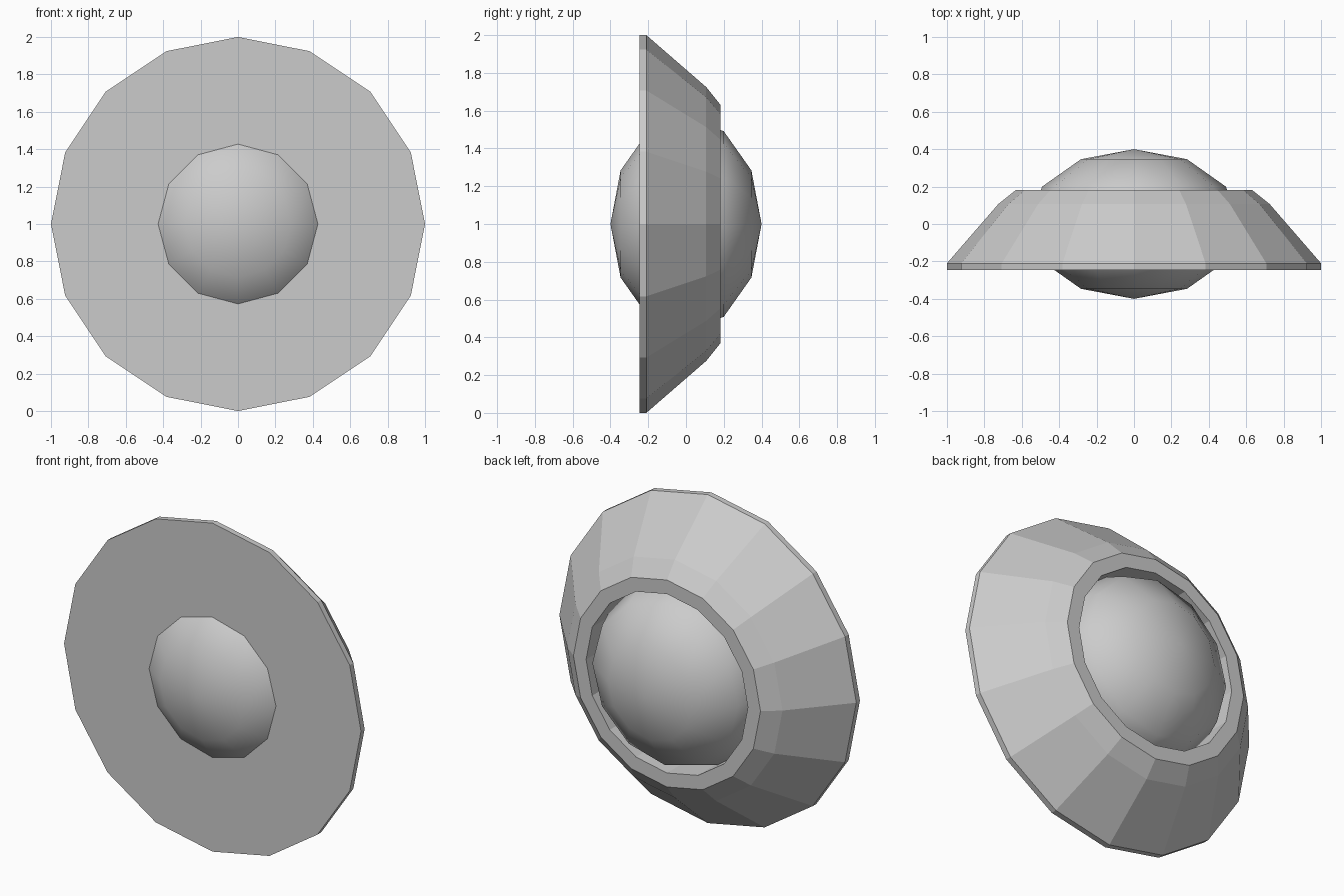
import bpy, bmesh, math
from mathutils import Matrix

if "Cube" in bpy.data.objects:
    bpy.data.objects.remove(bpy.data.objects["Cube"])

SIDES = 16
CENTRE_Z = 1.0


def lathe(name, profile, sides):
    """Revolve (y, radius) points round the y axis and cap both ends."""
    bm = bmesh.new()
    rings = []
    for y, r in profile:
        rings.append([bm.verts.new((r * math.cos(2 * math.pi * i / sides), y,
                                    CENTRE_Z + r * math.sin(2 * math.pi * i / sides)))
                      for i in range(sides)])
    for a, b in zip(rings, rings[1:]):
        for i in range(sides):
            j = (i + 1) % sides
            bm.faces.new((a[i], a[j], b[j], b[i]))
    bm.faces.new(rings[0])
    bm.faces.new(rings[-1])
    bmesh.ops.recalc_face_normals(bm, faces=bm.faces)
    return finish(name, bm)


def finish(name, bm):
    mesh = bpy.data.meshes.new(name)
    bm.to_mesh(mesh)
    bm.free()
    obj = bpy.data.objects.new(name, mesh)
    bpy.context.collection.objects.link(obj)
    return obj


# Faceted housing: flat front, sloping sides, open socket at the back
lathe("housing", [(-0.245, 1.0), (-0.21, 1.0), (0.107, 0.725), (0.183, 0.63),
                  (0.183, 0.545), (-0.15, 0.545)], SIDES)

# Flattened smooth dome through the middle, poles facing front and back
bm = bmesh.new()
bmesh.ops.create_uvsphere(
    bm, u_segments=12, v_segments=6, radius=1.0,
    matrix=Matrix.Translation((0, 0, CENTRE_Z))
    @ Matrix.Diagonal((0.567, 0.4, 0.567, 1))
    @ Matrix.Rotation(math.radians(90), 4, 'X'))
for f in bm.faces:
    f.smooth = True
finish("dome", bm)
